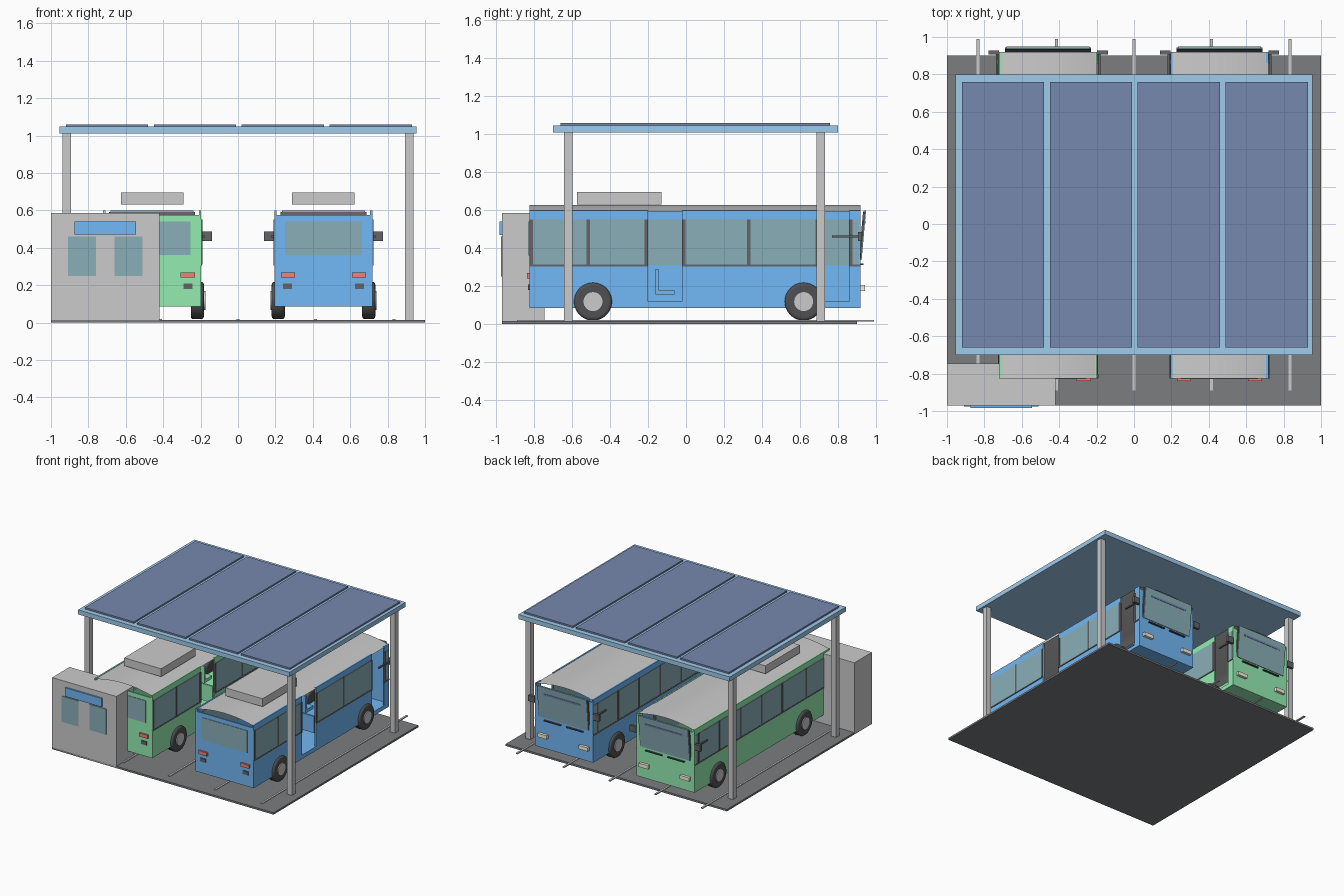
import bpy, math

if "Cube" in bpy.data.objects:
    bpy.data.objects.remove(bpy.data.objects["Cube"])

def material(name, r, g, b):
    m = bpy.data.materials.new(name)
    m.diffuse_color = (r, g, b, 1)
    m.use_nodes = True
    m.node_tree.nodes["Principled BSDF"].inputs["Base Color"].default_value = m.diffuse_color
    return m

BLUE = material("blue_paint", .17, .48, .92)
GREEN = material("green_paint", .3, .84, .45)
GLASS = material("glass", .25, .43, .48)
DARK = material("dark_rubber", .08, .08, .085)
TRIM = material("dark_trim", .13, .13, .14)
RED = material("red_lamp", .95, .21, .17)
LAMP = material("head_lamp", .95, .9, .72)
ASPHALT = material("asphalt", .2, .205, .215)
FRAME = material("canopy_blue", .35, .6, .84)
PANEL = material("solar_panel", .18, .25, .43)

def finish(ob, name, mat):
    ob.name = name
    if mat:
        ob.data.materials.append(mat)
    return ob

def box(name, x0, x1, y0, y1, z0, z1, mat=None, tilt=0):
    bpy.ops.mesh.primitive_cube_add(size=1, location=((x0+x1)/2, (y0+y1)/2, (z0+z1)/2),
                                    rotation=(tilt, 0, 0))
    ob = bpy.context.object
    ob.scale = (x1-x0, y1-y0, z1-z0)
    return finish(ob, name, mat)

def cylinder(name, x, y, z, r, width, mat=None, bevel=0):
    bpy.ops.mesh.primitive_cylinder_add(vertices=32, radius=r, depth=width,
                                        location=(x, y, z), rotation=(0, math.pi/2, 0))
    ob = finish(bpy.context.object, name, mat)
    if bevel:
        b = ob.modifiers.new("bevel", 'BEVEL')
        b.width, b.segments = bevel, 3
    bpy.ops.object.shade_smooth_by_angle()

# Parking slab and lane lines
box("parking_slab", -1, 1, -.97, .9, 0, .015, ASPHALT)
for x in (-.835, -.415, 0, .415, .835):
    box("lane_line", x-.008, x+.008, -.89, .99, .012, .02)

# Solar canopy: posts, frame, panels
for x in (-.915, .915):
    for y in (-.62, .71):
        box("canopy_post", x-.022, x+.022, y-.022, y+.022, .001, 1.01)
box("canopy_frame", -.955, .955, -.7, .8, 1.01, 1.047, FRAME)
for i in range(4):
    x = -.92 + i*.47
    box("solar_panel", x, x+.44, -.66, .76, 1.045, 1.06, PANEL)

# Ticket kiosk
box("kiosk", -1, -.42, -.97, -.745, .005, .585)
for x in (-.91, -.66):
    box("kiosk_window", x, x+.15, -.976, -.965, .25, .46, GLASS)
box("kiosk_sign", -.875, -.545, -.983, -.965, .47, .54, BLUE)

W, Y0, Y1 = .262, -.825, .92      # bus half width, rear, front
T = .012                          # wall thickness
DOORS = [(-.2, -.02), (.7, .86)]

def roof(cx):
    # Open arched roof sheet
    n, verts = 12, []
    for i in range(n+1):
        u = -1 + 2*i/n
        z = .592 + .035*(1-u*u)
        verts += [(cx+u*W, Y0, z), (cx+u*W, Y1, z)]
    me = bpy.data.meshes.new("bus_roof")
    me.from_pydata(verts, [], [(2*i, 2*i+2, 2*i+3, 2*i+1) for i in range(n)])
    ob = bpy.data.objects.new("bus_roof", me)
    bpy.context.collection.objects.link(ob)
    for p in me.polygons:
        p.use_smooth = True

def side_window(cx, s, y0, y1):
    a, b = sorted((cx+s*(W-T-.003), cx+s*(W+.003)))
    box("side_window", a, b, y0, y1, .312, .55, GLASS)

def side_pillar(cx, s, y):
    a, b = sorted((cx+s*(W-T), cx+s*(W+.006)))
    box("window_pillar", a, b, y-.009, y+.009, .31, .552, TRIM)

def side_strip(cx, s, y0, y1):
    a, b = sorted((cx+s*(W-T), cx+s*(W+.005)))
    box("window_strip", a, b, y0, y1, .304, .314, TRIM)

def bus(cx, paint):
    # Shell: floor, ends, closed left wall, right wall split by two doors
    box("bus_floor", cx-W, cx+W, Y0, Y1, .085, .118, paint)
    box("bus_rear", cx-W, cx+W, Y0, Y0+T, .085, .575, paint)
    box("bus_front", cx-W, cx+W, Y1-T, Y1, .085, .575, paint)
    box("left_wall", cx-W, cx-W+T, Y0, Y1, .085, .598, paint)
    for y0, y1 in ((Y0, -.2), (-.02, .7), (.86, Y1)):
        box("right_wall", cx+W-T, cx+W, y0, y1, .085, .598, paint)
        side_strip(cx, 1, y0, y1)
    side_strip(cx, -1, Y0, Y1)
    roof(cx)
    box("roof_unit", cx-.167, cx+.167, -.575, -.13, .63, .695)

    # Side glazing
    for y0, y1 in ((-.82, -.515), (-.515, -.21), (-.01, .33), (.33, .69), (.87, .91)):
        side_window(cx, 1, y0, y1)
    for y in (-.815, -.515, -.21, -.012, .33, .692, .868):
        side_pillar(cx, 1, y)
    side_window(cx, -1, -.82, .91)
    for y in (-.815, -.515, -.21, .06, .33, .6, .868):
        side_pillar(cx, -1, y)

    # Rear window, tail lamps and vents
    box("rear_window", cx-.205, cx+.205, Y0-.004, Y0+T+.003, .36, .54, GLASS)
    for s in (-1, 1):
        x = cx + s*.19
        box("tail_lamp", x-.038, x+.038, Y0-.014, Y0, .24, .268, RED)
        x = cx + s*.192
        box("rear_vent", x-.024, x+.024, Y0-.008, Y0, .18, .208, TRIM)
        # Head lamps, wipers and mirrors
        x = cx + s*.185
        box("head_lamp", x-.042, x+.042, Y1, Y1+.022, .175, .205, LAMP)
        x = cx + s*.1
        box("wiper", x-.075, x+.075, Y1, Y1+.014, .312, .32, DARK)
        a, b = sorted((cx+s*(W+.005), cx+s*(W+.017)))
        box("mirror_arm", a, b, .77, .91, .455, .466, TRIM)
        a, b = sorted((cx+s*W, cx+s*(W+.057)))
        box("mirror", a, b, .905, .928, .437, .486, TRIM)
    # Leaning windscreen with sun strip
    box("windscreen_frame", cx-.23, cx+.23, .921, .931, .33, .59, TRIM, -.09)
    box("windscreen", cx-.222, cx+.222, .924, .937, .337, .598, GLASS, -.09)
    box("destination_strip", cx-.17, cx+.17, .938, .946, .53, .545, PANEL, -.09)

    # Wheels
    for y in (-.49, .62):
        for s in (-1, 1):
            cylinder("tyre", cx+s*.242, y, .118, .1, .07, DARK, .015)
            cylinder("hub", cx+s*.262, y, .118, .05, .045)

    # Seats
    for y in (-.65, -.4, -.16, .1, .35):
        for x in (cx-.15, cx+.1):
            box("seat_base", x-.06, x+.06, y, y+.1, .155, .18, paint)
            box("seat_back", x-.06, x+.06, y, y+.014, .155, .29, paint)

bus(.457, BLUE)
bus(-.459, GREEN)
